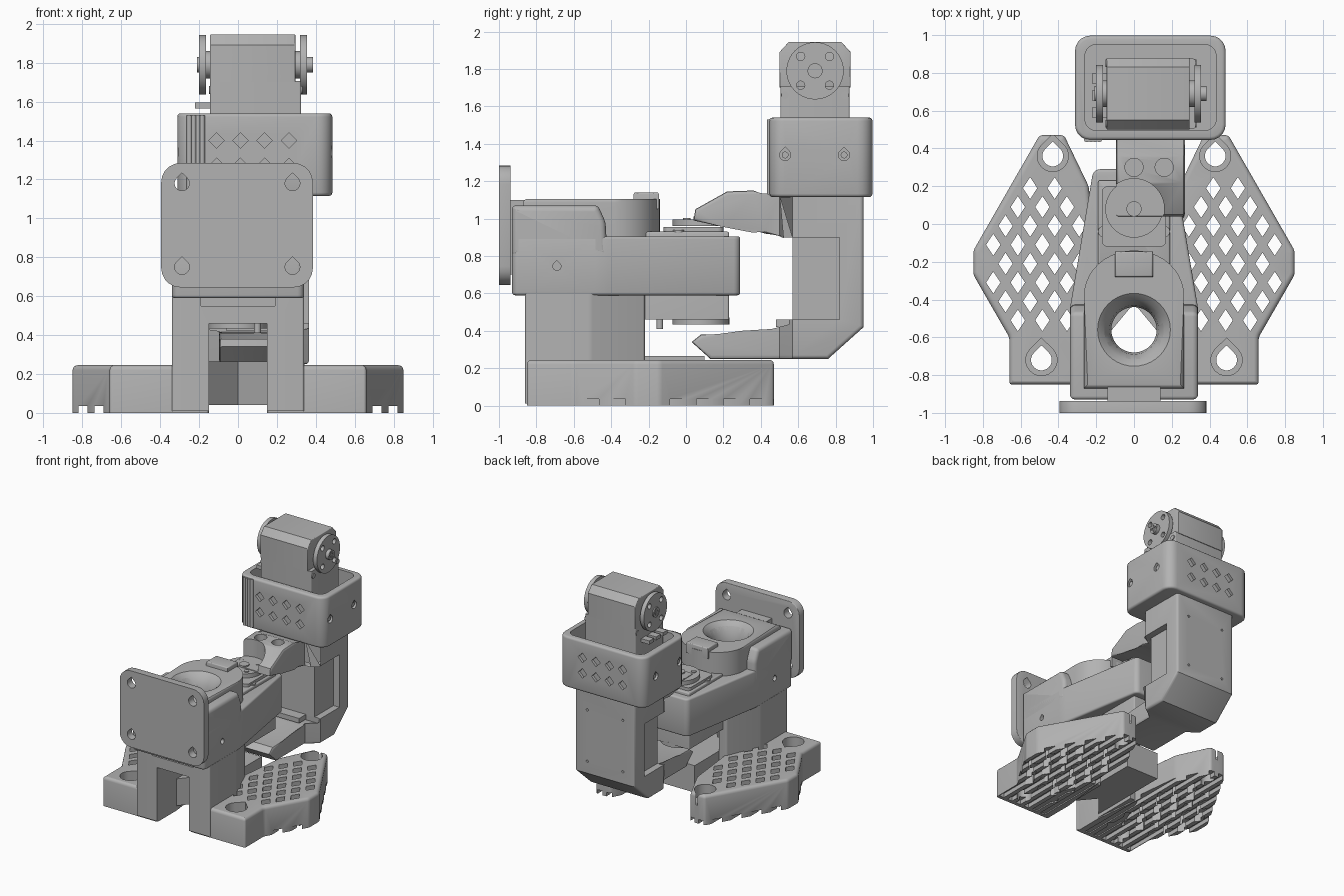
import bpy, bmesh, math
from mathutils import Vector

cube = bpy.data.objects.get("Cube")
if cube:
    bpy.data.objects.remove(cube, do_unlink=True)

grey = bpy.data.materials.new("printed_grey")
grey.use_nodes = True
grey.diffuse_color = (0.45, 0.45, 0.45, 1)
grey.node_tree.nodes["Principled BSDF"].inputs["Base Color"].default_value = (0.45, 0.45, 0.45, 1)


def place(axis, u, v, w):
    return {"x": (w, u, v), "y": (u, w, v), "z": (u, v, w)}[axis]


def finish(name, bm):
    bmesh.ops.recalc_face_normals(bm, faces=bm.faces)
    mesh = bpy.data.meshes.new(name)
    bm.to_mesh(mesh)
    bm.free()
    mesh.materials.append(grey)
    ob = bpy.data.objects.new(name, mesh)
    bpy.context.collection.objects.link(ob)
    return ob


def prism(name, loops, axis, lo, hi, corner=0, rim=0, both=False, shape=None):
    """Extrude outlines along an axis, rounding the corners and the end rims."""
    bm = bmesh.new()
    k = "xyz".index(axis)
    for loop in loops:
        a = [bm.verts.new(place(axis, u, v, lo)) for u, v in loop]
        b = [bm.verts.new(place(axis, u, v, hi)) for u, v in loop]
        bm.faces.new(a[::-1])
        bm.faces.new(b)
        for i in range(len(a)):
            j = (i + 1) % len(a)
            bm.faces.new((a[i], a[j], b[j], b[i]))
    if corner:
        along = [e for e in bm.edges if abs(e.verts[0].co[k] - e.verts[1].co[k]) > 1e-4]
        bmesh.ops.bevel(bm, geom=along, offset=corner, segments=5, profile=0.5, affect="EDGES")
    if rim:
        ends = (lo, hi) if both else (hi,)
        edges = [e for e in bm.edges
                 if any(all(abs(v.co[k] - w) < 1e-4 for v in e.verts) for w in ends)]
        bmesh.ops.bevel(bm, geom=edges, offset=rim, segments=3, profile=0.5, affect="EDGES")
    if shape:
        shape(bm)
    return finish(name, bm)


def rect(u0, u1, v0, v1):
    return [(u0, v0), (u1, v0), (u1, v1), (u0, v1)]


def box(name, x, y, z, corner=0, rim=0):
    return prism(name, [rect(*x, *y)], "z", *z, corner, rim)


def diamond(u, v, a, b):
    return [(u - a, v), (u, v - b), (u + a, v), (u, v + b)]


def tear(u, v, r):
    arc = [math.radians(135 + i * 18) for i in range(16)]
    return [(u + r * math.cos(t), v + r * math.sin(t)) for t in arc] + [(u, v + 1.4 * r)]


def lathe(name, profile, u, v, axis, sides=40):
    bm = bmesh.new()
    turn = [2 * math.pi * i / sides for i in range(sides)]
    rings = [[bm.verts.new(place(axis, u + r * math.cos(t), v + r * math.sin(t), w)) for t in turn]
             for r, w in profile]
    for a, b in zip(rings, rings[1:]):
        for i in range(sides):
            j = (i + 1) % sides
            bm.faces.new((a[i], a[j], b[j], b[i]))
    bm.faces.new(rings[0][::-1])
    bm.faces.new(rings[-1])
    return finish(name, bm)


def disc(name, r, lo, hi, u, v, axis):
    return lathe(name, [(r, lo), (r, hi)], u, v, axis)


def cut(ob, *cutters):
    for c in cutters:
        c.hide_render = True
        m = ob.modifiers.new("cut", "BOOLEAN")
        m.operation, m.solver, m.object = "DIFFERENCE", "EXACT", c
    dg = bpy.context.evaluated_depsgraph_get()
    mesh = bpy.data.meshes.new_from_object(ob.evaluated_get(dg))
    ob.modifiers.clear()
    ob.data = mesh
    for c in cutters:
        bpy.data.objects.remove(c, do_unlink=True)


def mirrored(pts):
    return pts + [(-x, y) for x, y in pts[::-1]]


# Feet: perforated half-hexagon slabs with grooved soles
outline = [(0.15, -0.85), (0.66, -0.85), (0.66, -0.6), (0.85, -0.27), (0.85, -0.14),
           (0.5, 0.47), (0.37, 0.47), (0.24, 0.2), (0.15, -0.6)]
mounts = [(0.43, 0.36), (0.49, -0.72)]


def inside(p, a, b):
    d = (Vector(b) - Vector(a)).normalized()
    return d.x * (p[1] - a[1]) - d.y * (p[0] - a[0])


lattice = []
for row in range(-7, 5):
    for col in range(5):
        p = (0.29 + 0.13 * col + 0.065 * (row % 2), 0.1 * row - 0.01)
        walls = [(2, 3), (4, 5), (7, 8)]
        if (all(inside(p, outline[i], outline[j]) > 0.065 for i, j in walls)
                and p[0] < 0.8 and -0.66 < p[1] < 0.4
                and all(math.dist(p, m) > 0.14 for m in mounts)):
            lattice.append(diamond(*p, 0.038, 0.058))
for side, label in ((1, "left"), (-1, "right")):
    flip = lambda loops: [[(side * u, v) for u, v in lp] for lp in loops]
    foot = prism(label + "_foot", flip([outline]), "z", 0, 0.245, 0.015, 0.025)
    cut(foot,
        prism("holes", flip(lattice), "z", -0.1, 0.4),
        prism("bores", flip([tear(*m, 0.055) for m in mounts]), "z", -0.1, 0.4),
        prism("sinks", flip([tear(*m, 0.083) for m in mounts]), "z", 0.15, 0.4),
        prism("grooves", flip([rect(x, x + 0.045, -0.82, 0.6)
                               for x in [0.2 + 0.082 * i for i in range(8)]]), "z", -0.1, 0.035))

# Column carrying the arm, with a tunnel at the front
column = prism("column", [mirrored([(0.34, -0.86), (0.34, -0.51), (0.22, -0.22)])],
               "z", 0.01, 0.6, 0.012)
bore = [(0.12, 0.3), (0.12, 0.95), (0.13, 1.02), (0.16, 1.075), (0.22, 1.13)]
cut(column, box("tunnel", (-0.15, 0.15), (-1, 0), (-0.1, 0.46)),
    box("recess", (-0.19, 0.19), (-0.9, -0.83), (0.55, 0.7)),
    lathe("bore", bore, 0, -0.56, "z"))
prism("base_block", [[(-0.15, -0.6), (0, -0.42), (0.15, -0.6), (0.15, 0.1), (-0.15, 0.1)]],
      "z", 0.04, 0.265)

# Arm: tapered lower body, raised front housing, rounded cap
arm = prism("arm_body", [mirrored([(0.34, -0.93), (0.34, -0.45), (0.215, 0.29)])],
            "z", 0.59, 0.905, 0.035, 0.015, True)
housing = prism("arm_housing", [[(-0.93, 0.8), (-0.42, 0.8), (-0.43, 0.98), (-0.47, 1.07), (-0.93, 1.07)]],
                "x", -0.34, 0.34, 0.02, 0.03, True)
arch = [(0.265 * math.cos(t), -0.38 + 0.24 * math.sin(t))
        for t in [math.pi * i / 20 for i in range(21)]]
cap = prism("arm_cap", [[(-0.265, -0.87), (0.265, -0.87)] + arch], "z", 0.88, 1.105, 0, 0.02)
cut(arm, lathe("bore", bore, 0, -0.56, "z"),
    prism("screw_holes", [tear(-0.69, 0.745, 0.022)], "x", 0.3, 0.5),
    prism("screw_holes_b", [tear(-0.69, 0.745, 0.022)], "x", -0.5, -0.3))
cut(housing, lathe("bore", bore, 0, -0.56, "z"))
cut(cap, lathe("bore", bore, 0, -0.56, "z"))
box("cable_clip", (-0.1, 0.1), (-0.28, -0.145), (1.05, 1.14), 0, 0.01)

# Front mounting plate and its neck
plate = prism("front_plate", [rect(-0.395, 0.385, 0.645, 1.285)], "y", -1, -0.937, 0.1, 0.005)
cut(plate, prism("plate_holes", [tear(u, v, 0.038) for u in (-0.288, 0.28) for v in (0.75, 1.18)],
                 "y", -1.2, -0.8))
box("plate_neck", (-0.14, 0.14), (-0.95, -0.85), (0.7, 1.1))

# Elbow servo with horns above and below
box("elbow_servo", (-0.19, 0.19), (-0.3, 0.23), (0.46, 0.93), 0.01, 0.01)
box("elbow_servo_top", (-0.17, 0.17), (-0.12, 0.2), (0.92, 0.955), 0.03)
disc("elbow_horn_top", 0.152, 0.96, 0.995, 0, 0.08, "z")
disc("elbow_horn_bottom", 0.152, 0.435, 0.47, 0, 0.08, "z")
disc("elbow_screw_top", 0.04, 0.99, 1.01, 0, 0.08, "z")
disc("elbow_pin", 0.018, 0.41, 0.47, 0.1, -0.14, "z")
for sx in (-1, 1):
    for y in (-0.04, -0.37):
        disc("flange_screw", 0.03, 0.9, 0.94, sx * 0.16, y, "z")
    for sy in (-1, 1):
        disc("horn_screw", 0.02, 0.99, 1.002, sx * 0.075, 0.08 + sy * 0.075, "z")


# Forearm: C-shaped bracket, narrowed toward the elbow
def narrow(bm):
    for y in (0.5, 0.57):
        bmesh.ops.bisect_plane(bm, geom=bm.verts[:] + bm.edges[:] + bm.faces[:],
                               plane_co=(0, y, 0), plane_no=(0, 1, 0))
    for v in bm.verts:
        if v.co.y < 0.51:
            v.co.x = 0.085 + (v.co.x - 0.085) * 0.66


forearm = prism("forearm", [[(0.13, 0.25), (0.76, 0.25), (0.95, 0.42), (0.95, 1.13), (0.46, 1.11),
                             (0.36, 1.15), (0.22, 1.145), (0.05, 1.05), (0.04, 0.99), (0.2, 0.955),
                             (0.36, 0.945), (0.42, 0.92), (0.57, 0.9), (0.57, 0.415), (0.46, 0.41),
                             (0.3, 0.38), (0.08, 0.38), (0.03, 0.34)]],
                "x", -0.19, 0.365, 0, 0.02, True, narrow)
cut(forearm, disc("horn_clearance", 0.16, 1.0, 1.3, 0, 0.08, "z"),
    disc("screw_sink_a", 0.048, 1.1, 1.3, 0, 0.3, "z"),
    disc("screw_sink_b", 0.048, 1.1, 1.3, 0.16, 0.3, "z"),
    box("side_recess_a", (0.31, 0.5), (0.5, 0.82), (0.46, 0.9)),
    box("side_recess_b", (-0.4, -0.135), (0.5, 0.82), (0.46, 0.9)),
    prism("back_holes", [diamond(u, v, 0.012, 0.012) for u in (-0.08, 0.25) for v in (0.52, 0.95)],
          "y", 0.92, 1.1))
box("forearm_servo_lip", (-0.06, 0.23), (0.48, 0.6), (0.42, 0.46))

# Wrist cradle: open-topped rounded box with diamond dimples
cradle = prism("wrist_cradle", [rect(-0.312, 0.485, 0.445, 0.997)], "z", 1.115, 1.54, 0.08, 0.018, True)
dots = [diamond(u, v, 0.04, 0.04) for u in (-0.11, 0.012, 0.137, 0.262) for v in (1.27, 1.4)]
eyes = [tear(y, 1.34, 0.03) for y in (0.53, 0.845)]
cut(cradle, prism("cavity", [rect(-0.26, 0.435, 0.495, 0.95)], "z", 1.2, 1.7, 0.06),
    prism("dots_front", dots, "y", 0.3, 0.468),
    prism("dots_back", dots, "y", 0.975, 1.2),
    prism("eyes_left", eyes, "x", 0.462, 0.7), prism("eyes_right", eyes, "x", -0.5, -0.288))
for y in (0.53, 0.845):
    for x in (-0.3, 0.455):
        disc("cradle_screw", 0.018, x, x + 0.02, y, 1.34, "x")
for i in range(4):
    disc("cradle_rib", 0.014, 1.13, 1.53, -0.25 + 0.022 * i, 0.447, "z")

# Wrist servo with chamfered head and side horns
prism("wrist_servo_head", [[(0.5, 1.7), (0.88, 1.7), (0.88, 1.89), (0.83, 1.945), (0.55, 1.945), (0.5, 1.89)]],
      "x", -0.145, 0.295, 0, 0.006, True)
box("wrist_servo_body", (-0.145, 0.325), (0.505, 0.875), (1.15, 1.705), 0.01)
for y in (0.53, 0.85):
    for x in (-0.15, 0.32):
        disc("servo_bolt", 0.02, x, x + 0.012, y, 1.66, "x")
disc("wrist_axle", 0.07, -0.18, 0.34, 0.69, 1.79, "x")
for lo, hi, end, tip, label in ((0.32, 0.355, 0.35, 0.385, "left"), (-0.2, -0.165, -0.21, -0.19, "right")):
    horn = disc(label + "_wrist_horn", 0.153, lo, hi, 0.69, 1.79, "x")
    cut(horn, *[disc("horn_hole", 0.022, lo - 0.1, hi + 0.1, 0.69 + a * 0.077, 1.79 + b * 0.077, "x")
                for a in (-1, 1) for b in (-1, 1)])
    screw = disc(label + "_wrist_screw", 0.04, end, tip, 0.69, 1.79, "x")
    face = tip if label == "left" else end
    for w, h in ((0.028, 0.007), (0.007, 0.028)):
        cut(screw, box("slot", (face - 0.008, face + 0.008), (0.69 - w, 0.69 + w), (1.79 - h, 1.79 + h)))
for i in range(3):
    box("cable_socket", (-0.22, -0.14), (0.56 + 0.09 * i, 0.62 + 0.09 * i), (1.565, 1.595))

# Smooth rounded surfaces, keep hard edges
for ob in bpy.context.scene.objects:
    ob.select_set(ob.type == "MESH")
    if ob.type == "MESH":
        bpy.context.view_layer.objects.active = ob
bpy.ops.object.shade_smooth_by_angle(angle=math.radians(32))
